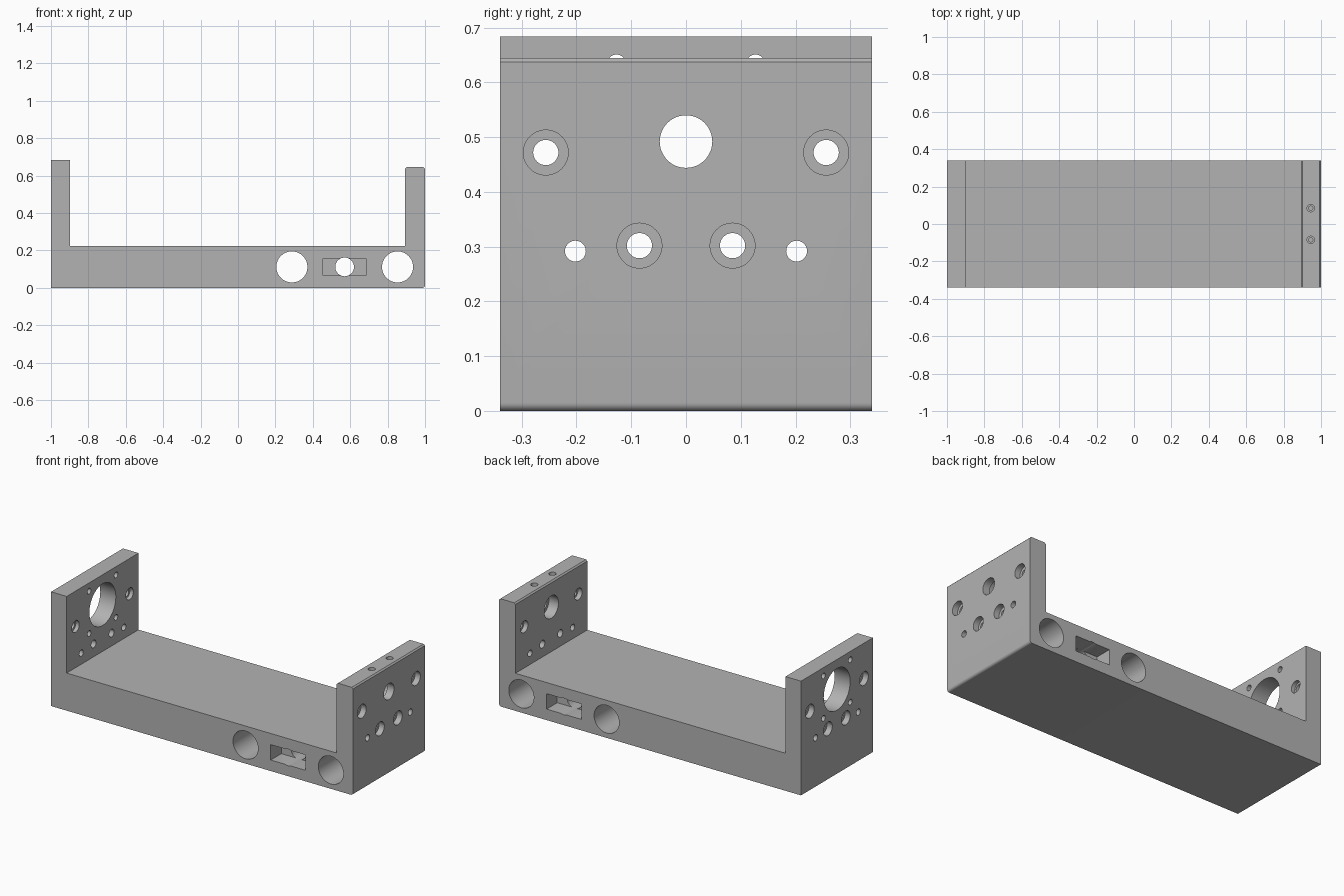
import bpy, bmesh, math
from mathutils import Matrix, Vector

cube = bpy.data.objects.get("Cube")
if cube:
    bpy.data.objects.remove(cube, do_unlink=True)

HALF_Y = 0.34
FLOOR_Z = 0.225
cutters = []

grey = bpy.data.materials.new("plain grey")
grey.use_nodes = True
grey.diffuse_color = (0.45, 0.45, 0.45, 1)
grey.node_tree.nodes["Principled BSDF"].inputs["Base Color"].default_value = grey.diffuse_color


def add_object(name, bm):
    mesh = bpy.data.meshes.new(name)
    bmesh.ops.recalc_face_normals(bm, faces=bm.faces)
    bm.to_mesh(mesh)
    bm.free()
    mesh.materials.append(grey)
    obj = bpy.data.objects.new(name, mesh)
    bpy.context.collection.objects.link(obj)
    return obj


def add_cutter(name, bm):
    obj = add_object(name, bm)
    obj.hide_render = True
    cutters.append(obj)


def bore(name, start, end, radius, sides=48):
    """Round cutter between two points."""
    a, b = Vector(start), Vector(end)
    axis = b - a
    turn = axis.to_track_quat("Z", "Y").to_matrix().to_4x4()
    bm = bmesh.new()
    bmesh.ops.create_cone(bm, cap_ends=True, segments=sides, radius1=radius,
                          radius2=radius, depth=axis.length,
                          matrix=Matrix.Translation((a + b) / 2) @ turn)
    add_cutter(name, bm)


def pocket(name, centre, size):
    """Box cutter."""
    bm = bmesh.new()
    bmesh.ops.create_cube(bm, size=1, matrix=Matrix.Translation(centre)
                          @ Matrix.Diagonal((*size, 1)))
    add_cutter(name, bm)


# U-shaped bracket: side profile with a rounded lower edge and softened top
R = 0.015
profile = [(-1, 0), (1 - R, 0)]
for i in range(1, 7):
    t = math.radians(15 * i)
    profile.append((1 - R + R * math.sin(t), R - R * math.cos(t)))
profile += [(1, 0.637), (0.992, 0.645), (0.9, 0.645), (0.892, 0.637),
            (0.892, FLOOR_Z), (-0.897, FLOOR_Z), (-0.897, 0.684), (-1, 0.684)]
bm = bmesh.new()
face = bm.faces.new([bm.verts.new((x, -HALF_Y, z)) for x, z in profile])
moved = bmesh.ops.extrude_face_region(bm, geom=[face])["geom"]
bmesh.ops.translate(bm, vec=(0, 2 * HALF_Y, 0),
                    verts=[v for v in moved if isinstance(v, bmesh.types.BMVert)])
bracket = add_object("bracket", bm)

# Mounting holes shared by both end walls
for side in (-1, 1):
    outer, inner = side, side * 0.895

    def wall_bore(name, y, z, radius, x0=1.05 * side, x1=0.85 * side):
        bore(name, (x0, y, z), (x1, y, z), radius)

    for s in (-1, 1):
        wall_bore("upper_bolt_hole", s * 0.256, 0.472, 0.023)
        wall_bore("upper_outer_counterbore", s * 0.256, 0.472, 0.041, x1=outer - side * 0.035)
        wall_bore("upper_inner_counterbore", s * 0.256, 0.472, 0.035, x0=inner + side * 0.025)
        wall_bore("lower_bolt_hole", s * 0.085, 0.302, 0.023)
        wall_bore("lower_counterbore", s * 0.085, 0.302, 0.041, x1=outer - side * 0.035)
        wall_bore("dowel_hole", s * 0.202, 0.292, 0.019)

    if side < 0:
        # Large motor opening with four screw holes
        wall_bore("motor_opening", 0, 0.505, 0.125)
        for s in (-1, 1):
            for z in (0.38, 0.634):
                wall_bore("motor_screw_hole", s * 0.127, z, 0.017)
    else:
        # Shaft hole with a bearing seat, and set screw holes from the top
        wall_bore("shaft_hole", 0, 0.492, 0.048)
        wall_bore("bearing_seat", 0, 0.492, 0.067, x0=inner + 0.06)
        for s in (-1, 1):
            bore("set_screw_mouth", (0.945, s * 0.085, 0.7), (0.945, s * 0.085, 0.625), 0.02)
            bore("set_screw_hole", (0.945, s * 0.085, 0.66), (0.945, s * 0.085, 0.5), 0.011)

# Cross bores through the base
for x in (0.288, 0.853):
    bore("rod_bore", (x, -0.4, 0.112), (x, 0.4, 0.112), 0.083, 64)

# Clamp slot, open at front and back, joined by a round hole
bore("clamp_hole", (0.57, -0.4, 0.112), (0.57, 0.4, 0.112), 0.05)
for s in (-1, 1):
    pocket("clamp_slot", (0.57, s * 0.34, 0.112), (0.23, 0.2, 0.092))

# Cut everything, keep the result and drop the cutters
for cutter in cutters:
    mod = bracket.modifiers.new("cut", "BOOLEAN")
    mod.operation = "DIFFERENCE"
    mod.solver = "EXACT"
    mod.object = cutter
bpy.context.view_layer.update()
shape = bracket.evaluated_get(bpy.context.evaluated_depsgraph_get())
result = bpy.data.meshes.new_from_object(shape)
bracket.modifiers.clear()
bracket.data = result
result.materials.clear()
result.materials.append(grey)
for polygon in result.polygons:
    polygon.material_index = 0
for cutter in cutters:
    bpy.data.objects.remove(cutter, do_unlink=True)

bpy.context.view_layer.objects.active = bracket
bracket.select_set(True)
bpy.ops.object.shade_smooth_by_angle(angle=math.radians(30))
